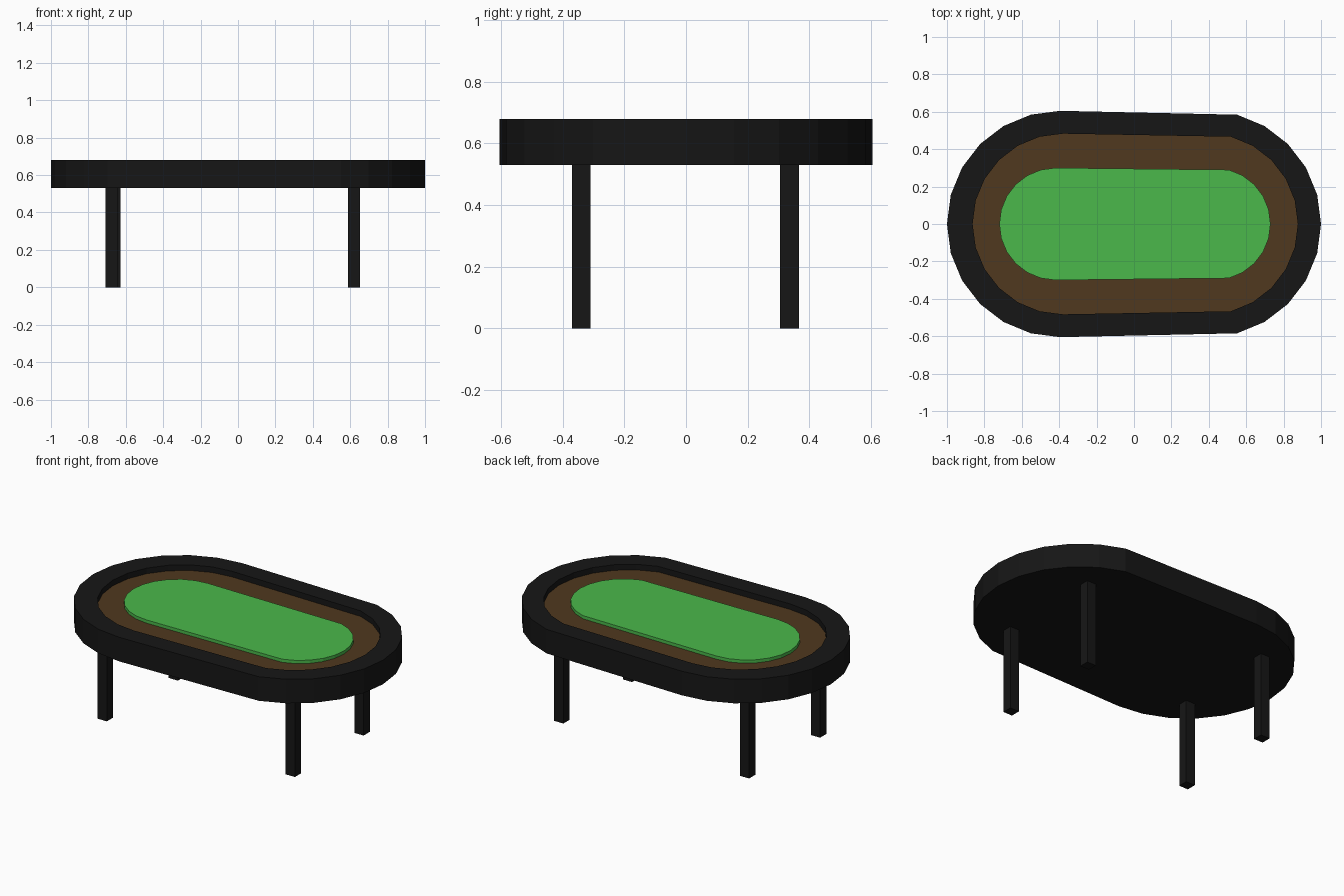
import bpy, bmesh, math

if "Cube" in bpy.data.objects:
    bpy.data.objects.remove(bpy.data.objects["Cube"])

def material(name, rgb):
    m = bpy.data.materials.new(name)
    m.diffuse_color = (*rgb, 1)
    m.use_nodes = True
    m.node_tree.nodes["Principled BSDF"].inputs["Base Color"].default_value = m.diffuse_color
    return m

black = material("black", (0.008, 0.008, 0.008))
brown = material("brown", (0.08, 0.04, 0.013))
green = material("green", (0.07, 0.48, 0.07))

def loop(bm, left, right, r, z):
    # 24-sided circle pulled apart into a stadium; the 90 degree points go left
    verts = []
    for k in range(24):
        a = math.radians(15 * k)
        cx = right if math.cos(a) > 0.01 else left
        verts.append(bm.verts.new((cx + r * math.cos(a), r * math.sin(a), z)))
    return verts

def bridge(bm, a, b):
    for i in range(24):
        j = (i + 1) % 24
        bm.faces.new((a[i], a[j], b[j], b[i]))

def finish(bm, name, mats):
    bmesh.ops.recalc_face_normals(bm, faces=bm.faces[:])
    me = bpy.data.meshes.new(name)
    bm.to_mesh(me)
    bm.free()
    for m in mats:
        me.materials.append(m)
    ob = bpy.data.objects.new(name, me)
    bpy.context.collection.objects.link(ob)
    return ob

FLOOR = 0.645

# Table body: outer wall, padded rail, recess and wooden floor
bm = bmesh.new()
rings = [loop(bm, -0.395, 0.395, 0.605, 0.53),
         loop(bm, -0.395, 0.395, 0.605, 0.68),
         loop(bm, -0.38, 0.393, 0.483, 0.68),
         loop(bm, -0.38, 0.393, 0.483, FLOOR)]
for a, b in zip(rings, rings[1:]):
    bridge(bm, a, b)
bm.faces.new(rings[0])
bm.faces.new(rings[-1]).material_index = 1
finish(bm, "table_body", [black, brown])

# Raised playing felt
bm = bmesh.new()
low = loop(bm, -0.42, 0.43, 0.30, FLOOR)
high = loop(bm, -0.42, 0.43, 0.30, FLOOR + 0.02)
bridge(bm, low, high)
bm.faces.new(high)
bm.faces.new(low)
finish(bm, "felt", [green])

# Four square legs
for name, x, y in (("front_left_leg", -0.676, -0.34), ("front_right_leg", 0.62, -0.34),
                   ("back_left_leg", -0.66, 0.336), ("back_right_leg", 0.62, 0.336)):
    bm = bmesh.new()
    bmesh.ops.create_cube(bm, size=1)
    bmesh.ops.scale(bm, vec=(0.063, 0.061, 0.53), verts=bm.verts)
    bmesh.ops.translate(bm, vec=(x, y, 0.265), verts=bm.verts)
    finish(bm, name, [black])
